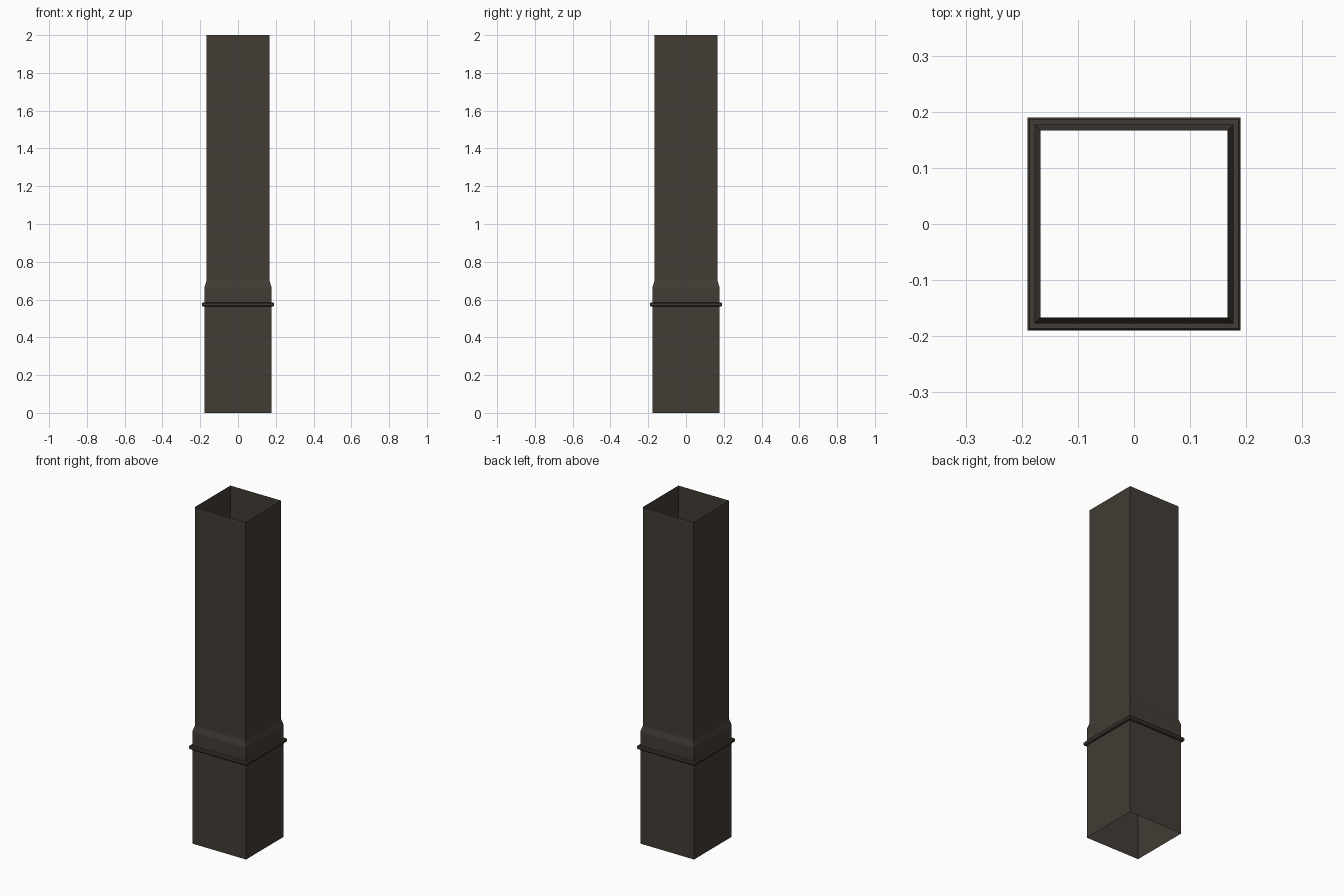
import bpy, bmesh

if "Cube" in bpy.data.objects:
    bpy.data.objects.remove(bpy.data.objects["Cube"])

metal = bpy.data.materials.new("dark brown metal")
metal.diffuse_color = (0.055, 0.045, 0.036, 1)
metal.use_nodes = True
metal.node_tree.nodes["Principled BSDF"].inputs["Base Color"].default_value = metal.diffuse_color


def square_sweep(name, profile, closed=False):
    """Sweep a (half width, height) profile around a square."""
    bm = bmesh.new()
    corners = [(-1, -1), (1, -1), (1, 1), (-1, 1)]
    rings = [[bm.verts.new((sx * r, sy * r, z)) for sx, sy in corners]
             for r, z in profile]
    pairs = list(zip(rings, rings[1:]))
    if closed:
        pairs.append((rings[-1], rings[0]))
    for low, high in pairs:
        for i in range(4):
            j = (i + 1) % 4
            bm.faces.new((low[i], low[j], high[j], high[i]))
    if closed:
        bmesh.ops.recalc_face_normals(bm, faces=bm.faces)
    mesh = bpy.data.meshes.new(name)
    bm.to_mesh(mesh)
    bm.free()
    mesh.materials.append(metal)
    obj = bpy.data.objects.new(name, mesh)
    bpy.context.collection.objects.link(obj)
    return obj


# Open sheet-metal duct: wide sleeve, sloped shoulder, narrower shaft
square_sweep("duct", [(0.177, 0), (0.177, 0.665), (0.167, 0.70), (0.167, 2.0)])

# Thin chamfered band around the sleeve
square_sweep("band", [(0.176, 0.563), (0.186, 0.563), (0.19, 0.568),
                      (0.19, 0.580), (0.186, 0.585), (0.176, 0.585)], closed=True)
